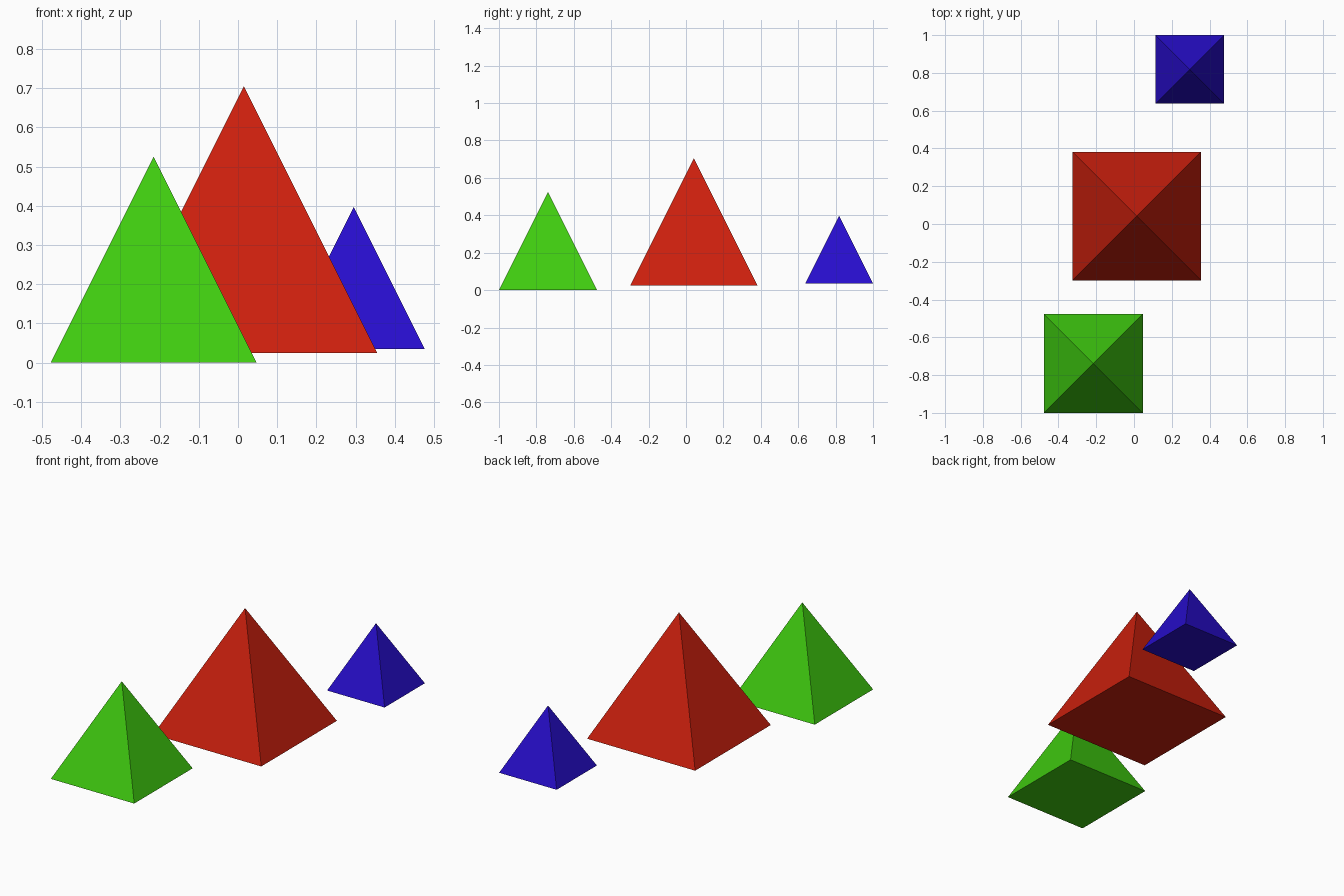
import bpy
from math import sqrt, pi

if "Cube" in bpy.data.objects:
    bpy.data.objects.remove(bpy.data.objects["Cube"])


def pyramid(name, center, base_z, size, color):
    # Square pyramid, as tall as its base is wide, sides aligned to x and y
    bpy.ops.mesh.primitive_cone_add(
        vertices=4, radius1=size / sqrt(2), radius2=0, depth=size,
        location=(center[0], center[1], base_z + size / 2),
        rotation=(0, 0, pi / 4))
    obj = bpy.context.object
    obj.name = name
    bpy.ops.object.transform_apply(location=False, rotation=True, scale=False)
    mat = bpy.data.materials.new(name + "_color")
    mat.diffuse_color = (*color, 1)
    mat.use_nodes = True
    mat.node_tree.nodes["Principled BSDF"].inputs["Base Color"].default_value = mat.diffuse_color
    obj.data.materials.append(mat)


# Three pyramids from front to back
pyramid("green_pyramid", (-0.215, -0.738), 0.0, 0.525, (0.05, 0.6, 0.005))
pyramid("red_pyramid", (0.015, 0.042), 0.025, 0.68, (0.6, 0.014, 0.004))
pyramid("blue_pyramid", (0.295, 0.819), 0.035, 0.362, (0.02, 0.004, 0.6))
